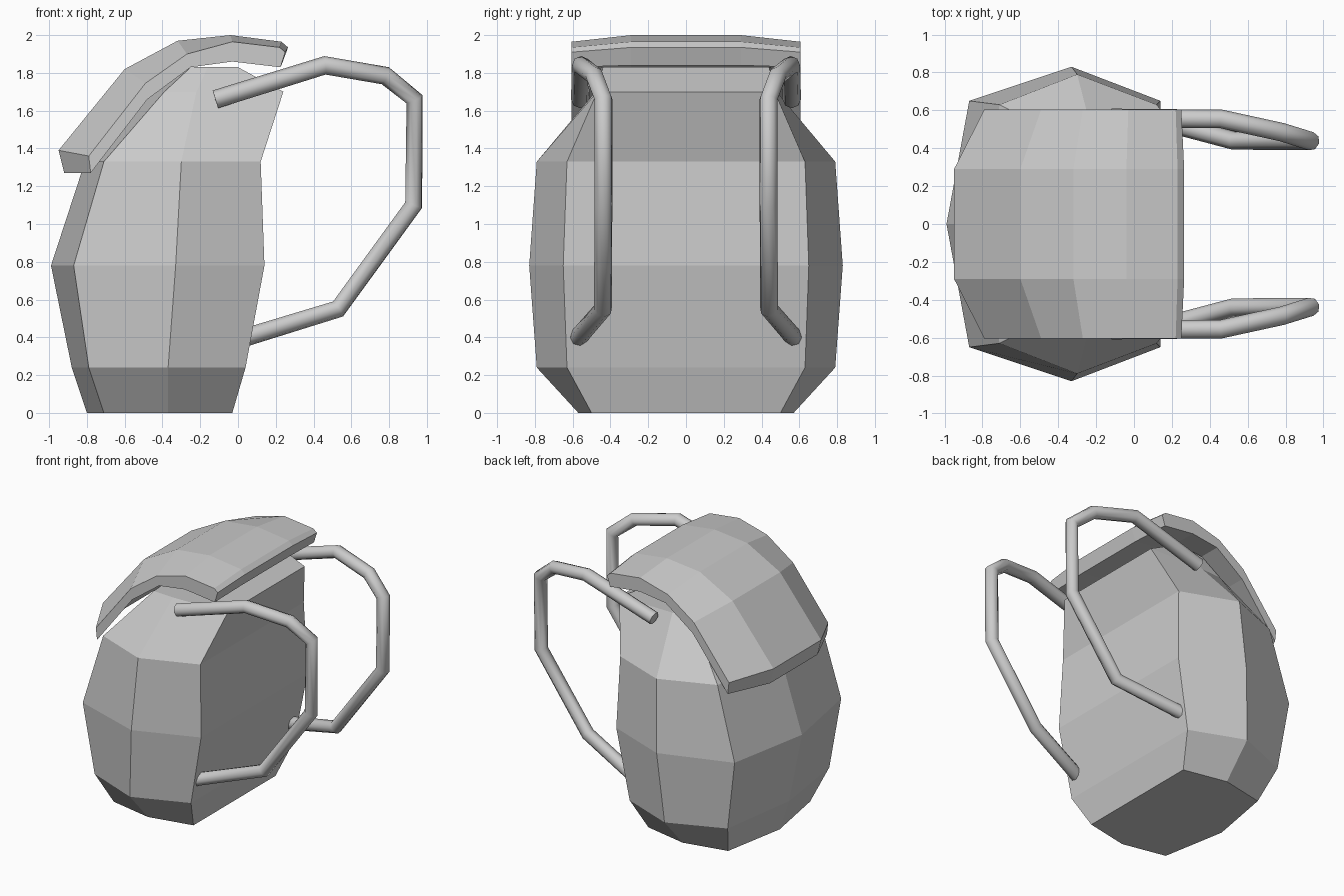
import bpy, bmesh

if "Cube" in bpy.data.objects:
    bpy.data.objects.remove(bpy.data.objects["Cube"])


def loft(name, sections, closed=True):
    """Skin equal-length closed loops of points and cap both ends."""
    bm = bmesh.new()
    loops = [[bm.verts.new(p) for p in s] for s in sections]
    n = len(loops[0])
    for a, b in zip(loops, loops[1:]):
        for i in range(n):
            j = (i + 1) % n
            bm.faces.new((a[i], a[j], b[j], b[i]))
    bm.faces.new(loops[0][::-1])
    bm.faces.new(loops[-1])
    bmesh.ops.recalc_face_normals(bm, faces=bm.faces)
    me = bpy.data.meshes.new(name)
    bm.to_mesh(me)
    bm.free()
    ob = bpy.data.objects.new(name, me)
    bpy.context.collection.objects.link(ob)
    return ob


# Pack body: seven-sided rings (z, x outer, x corner, x side, x strap face, y corner, y side, y strap face)
rings = [
    (0.00, -0.80, -0.71, -0.37, -0.03, 0.50, 0.57, 0.50),
    (0.24, -0.88, -0.79, -0.37, 0.04, 0.62, 0.79, 0.63),
    (0.78, -0.99, -0.87, -0.33, 0.14, 0.65, 0.83, 0.65),
    (1.33, -0.81, -0.71, -0.30, 0.12, 0.63, 0.79, 0.63),
    (1.70, -0.45, -0.39, -0.22, 0.24, 0.47, 0.48, 0.47),
    (1.83, -0.28, -0.25, -0.16, 0.00, 0.44, 0.45, 0.44),
]
loft("pack_body", [
    [(xo, 0, z), (xc, -yc, z), (xs, -ys, z), (xf, -yf, z),
     (xf, yf, z), (xs, ys, z), (xc, yc, z)]
    for z, xo, xc, xs, xf, yc, ys, yf in rings])

# Top flap: arched slab, thinner and lower along its sides
mid_top = [(-0.95, 1.39), (-0.60, 1.82), (-0.32, 1.97), (-0.04, 2.00), (0.23, 1.965), (0.265, 1.935)]
mid_low = [(0.23, 1.84), (-0.03, 1.87), (-0.26, 1.84), (-0.51, 1.69), (-0.92, 1.27)]
side_top = [(-0.79, 1.36), (-0.49, 1.745), (-0.27, 1.90), (-0.03, 1.965), (0.22, 1.935), (0.25, 1.91)]
side_low = [(0.225, 1.83), (-0.03, 1.86), (-0.25, 1.83), (-0.48, 1.66), (-0.78, 1.27)]
loft("top_flap", [
    [(x, y, z) for x, z in prof]
    for y, prof in ((-0.605, side_top + side_low), (-0.29, mid_top + mid_low),
                    (0.29, mid_top + mid_low), (0.605, side_top + side_low))])

# Shoulder straps: mirrored tubes along an angular path
path = [(-0.12, 0.56, 1.66), (0.46, 0.555, 1.84), (0.78, 0.485, 1.785), (0.935, 0.437, 1.66),
        (0.93, 0.437, 1.10), (0.53, 0.44, 0.55), (0.04, 0.57, 0.40)]
for name, s in (("strap_front", -1), ("strap_back", 1)):
    cu = bpy.data.curves.new(name, 'CURVE')
    cu.dimensions = '3D'
    cu.bevel_depth = 0.049
    cu.bevel_resolution = 2
    cu.use_fill_caps = True
    sp = cu.splines.new('POLY')
    sp.points.add(len(path) - 1)
    for p, (x, y, z) in zip(sp.points, path):
        p.co = (x, s * y, z, 1)
    ob = bpy.data.objects.new(name, cu)
    bpy.context.collection.objects.link(ob)
    bpy.ops.object.select_all(action='DESELECT')
    ob.select_set(True)
    bpy.context.view_layer.objects.active = ob
    bpy.ops.object.convert(target='MESH')
    bpy.ops.object.shade_smooth_by_angle(angle=1.05)
